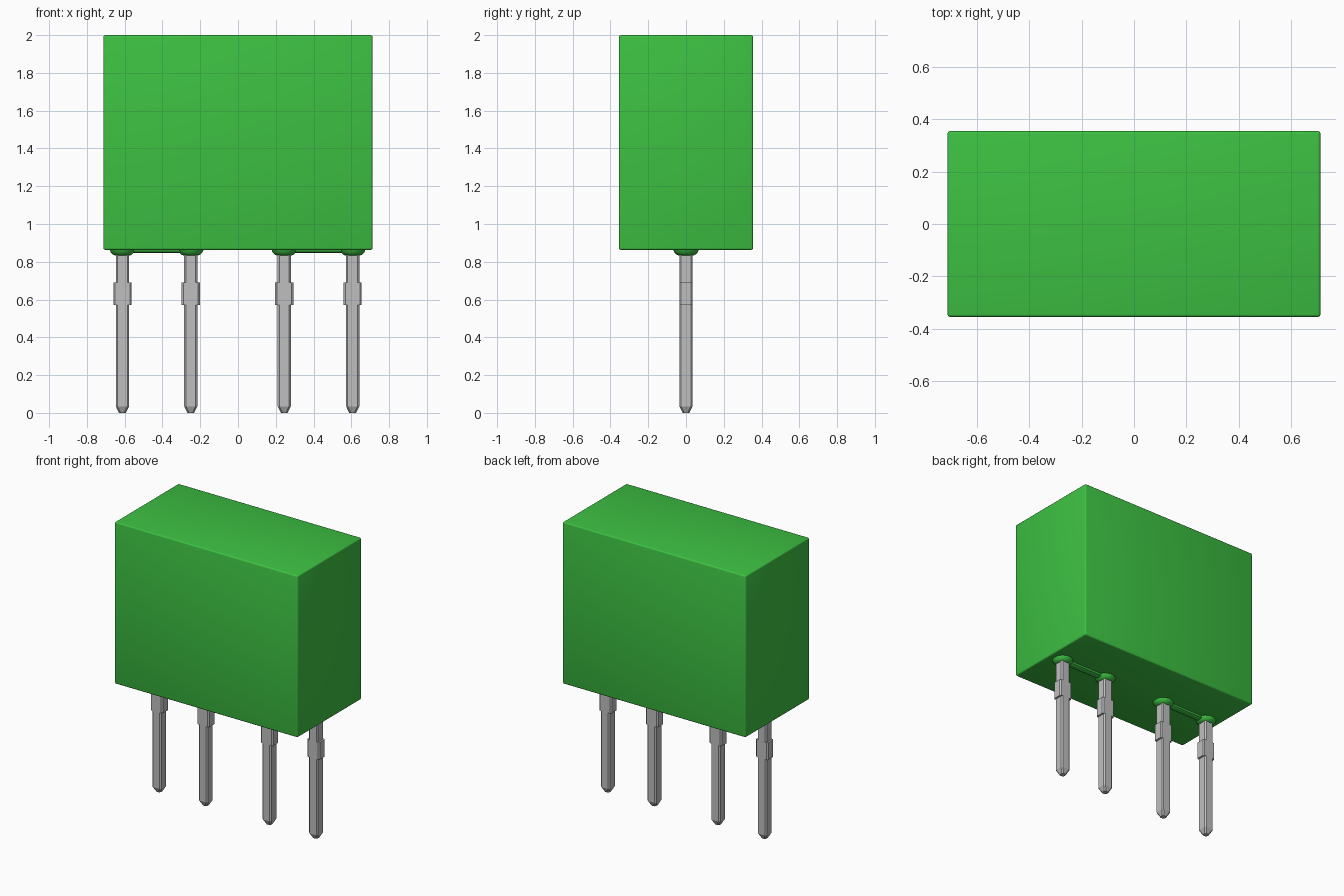
import bpy
import bmesh
from math import pi

cube = bpy.data.objects.get("Cube")
if cube:
    bpy.data.objects.remove(cube, do_unlink=True)


def material(name, rgb):
    mat = bpy.data.materials.new(name)
    mat.use_nodes = True
    mat.diffuse_color = (*rgb, 1)
    mat.node_tree.nodes["Principled BSDF"].inputs["Base Color"].default_value = (*rgb, 1)
    return mat


GREEN = material("green plastic", (0.046, 0.53, 0.054))
METAL = material("grey metal", (0.52, 0.52, 0.52))


def finish(bm, name, mat, smooth=False):
    bmesh.ops.recalc_face_normals(bm, faces=bm.faces)
    mesh = bpy.data.meshes.new(name)
    bm.to_mesh(mesh)
    bm.free()
    mesh.materials.append(mat)
    obj = bpy.data.objects.new(name, mesh)
    bpy.context.collection.objects.link(obj)
    if smooth:
        bpy.ops.object.select_all(action="DESELECT")
        obj.select_set(True)
        bpy.context.view_layer.objects.active = obj
        bpy.ops.object.shade_smooth_by_angle(angle=pi / 5)
    return obj


def section(bm, x, z, hx, hy, c):
    """Ring of a rectangle with chamfered corners."""
    pts = [(hx, hy - c), (hx - c, hy), (c - hx, hy), (-hx, hy - c),
           (-hx, c - hy), (c - hx, -hy), (hx - c, -hy), (hx, c - hy)]
    return [bm.verts.new((x + px, py, z)) for px, py in pts]


def loft(bm, rings):
    n = len(rings[0])
    for a, b in zip(rings, rings[1:]):
        for i in range(n):
            bm.faces.new((a[i], a[(i + 1) % n], b[(i + 1) % n], b[i]))
    bm.faces.new(rings[0])
    bm.faces.new(rings[-1])


# Housing with slightly rounded edges
bm = bmesh.new()
bmesh.ops.create_cube(bm, size=1)
bmesh.ops.scale(bm, vec=(1.424, 0.71, 1.137), verts=bm.verts)
bmesh.ops.translate(bm, vec=(0, 0, 1.4315), verts=bm.verts)
bmesh.ops.bevel(bm, geom=bm.edges[:], offset=0.01, segments=3, profile=0.5, affect="EDGES")
finish(bm, "housing", GREEN, True)

# Contact pins: half width at each height, with a wider shoulder and pointed tip
PIN = [(0, 0.018, 0.018), (0.035, 0.035, 0.035), (0.57, 0.035, 0.035),
       (0.57, 0.048, 0.035), (0.69, 0.048, 0.035), (0.69, 0.035, 0.035),
       (0.88, 0.035, 0.035)]
# Resin collar: radius at each height
COLLAR = [(0.832, 0.036), (0.838, 0.05), (0.85, 0.062), (0.866, 0.068)]

PIN_X = {"outer_right": -0.612, "inner_right": -0.25,
         "inner_left": 0.245, "outer_left": 0.607}
for side, x in PIN_X.items():
    bm = bmesh.new()
    loft(bm, [section(bm, x, z, hx, hy, 0.009) for z, hx, hy in PIN])
    finish(bm, side + "_pin", METAL)

    bm = bmesh.new()
    rings = []
    for z, r in COLLAR:
        ring = bmesh.ops.create_circle(bm, segments=24, radius=r)["verts"]
        bmesh.ops.translate(bm, vec=(x, 0, z), verts=ring)
        rings.append(ring)
    loft(bm, rings)
    finish(bm, side + "_collar", GREEN, True)

# Low rounded ribs joining the collars of each pair
for side, x in (("right", -0.431), ("left", 0.426)):
    bm = bmesh.new()
    loft(bm, [section(bm, x, 0.846, 0.16, 0.012, 0.004),
              section(bm, x, 0.852, 0.16, 0.024, 0.004),
              section(bm, x, 0.866, 0.16, 0.03, 0.004)])
    finish(bm, side + "_rib", GREEN, True)
